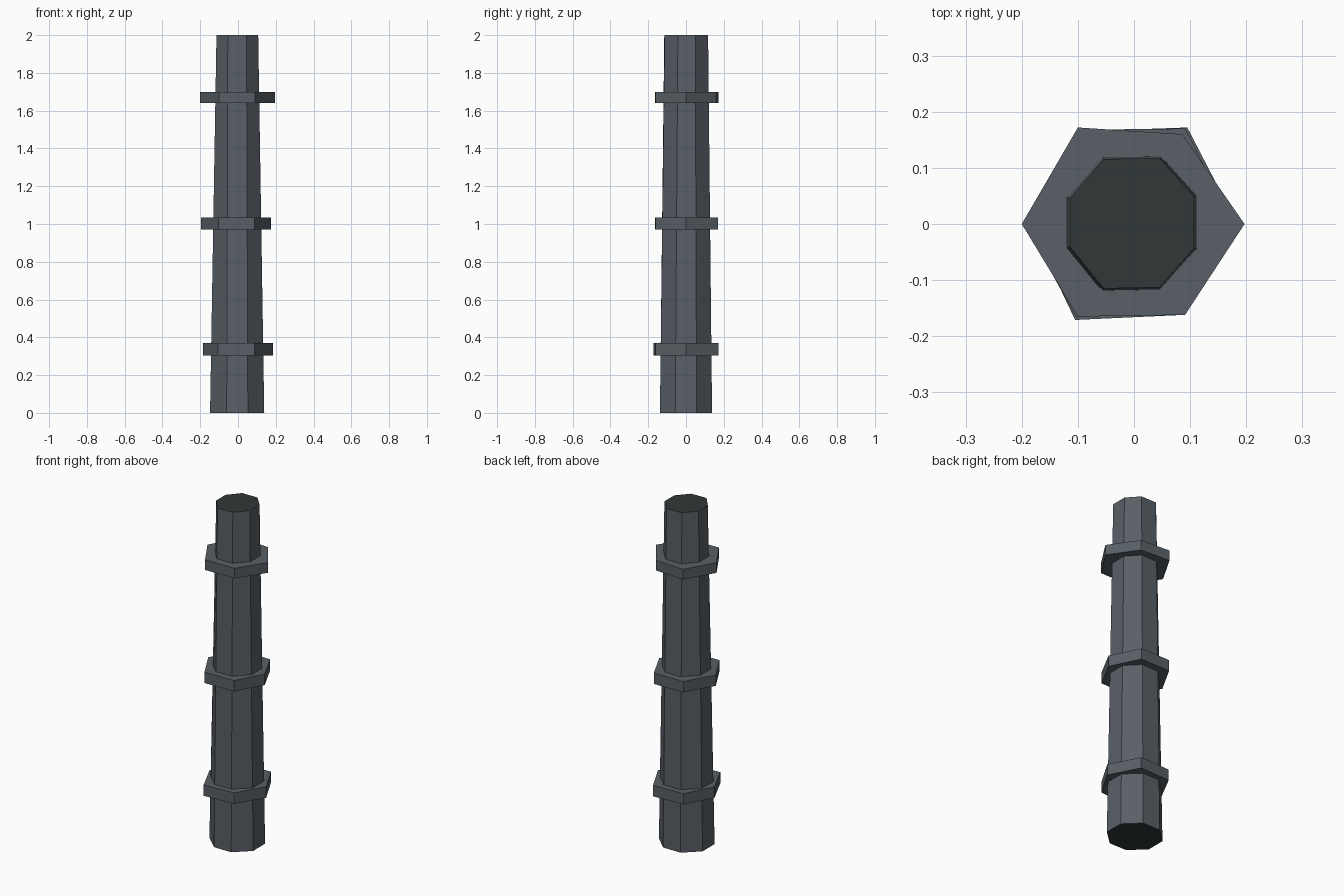
import bpy, bmesh

if "Cube" in bpy.data.objects:
    bpy.data.objects.remove(bpy.data.objects["Cube"])


def material(name, rgb):
    m = bpy.data.materials.new(name)
    m.diffuse_color = (*rgb, 1)
    m.use_nodes = True
    m.node_tree.nodes["Principled BSDF"].inputs["Base Color"].default_value = m.diffuse_color
    return m


metal = material("slate metal", (0.098, 0.115, 0.132))
dark = material("dark end cap", (0.030, 0.040, 0.038))


def prism(name, lower, upper, z0, z1, mats, cap_index=0):
    """Solid between two matching outlines; its end faces use cap_index."""
    bm = bmesh.new()
    a = [bm.verts.new((x, y, z0)) for x, y in lower]
    b = [bm.verts.new((x, y, z1)) for x, y in upper]
    n = len(a)
    for i in range(n):
        j = (i + 1) % n
        bm.faces.new((a[i], a[j], b[j], b[i]))
    for f in (bm.faces.new(a[::-1]), bm.faces.new(b)):
        f.material_index = cap_index
    mesh = bpy.data.meshes.new(name)
    bm.to_mesh(mesh)
    bm.free()
    for m in mats:
        mesh.materials.append(m)
    obj = bpy.data.objects.new(name, mesh)
    bpy.context.collection.objects.link(obj)


# Tapered eight-sided shaft with dark ends
top = [(0.107, -0.043), (0.107, 0.049), (0.046, 0.117), (-0.054, 0.116),
       (-0.114, 0.046), (-0.114, -0.041), (-0.054, -0.115), (0.045, -0.113)]
bottom = [(0.139, -0.057), (0.138, 0.056), (0.053, 0.138), (-0.061, 0.138),
          (-0.148, 0.057), (-0.148, -0.056), (-0.060, -0.138), (0.052, -0.138)]
prism("shaft", bottom, top, 0, 2, [metal, dark], 1)

# Slightly irregular six-sided collars
collars = {
    "lower_collar": (0.305, 0.37, [(0.184, 0), (0.095, 0.172), (-0.10, 0.165),
                                   (-0.186, 0), (-0.105, -0.171), (0.088, -0.162)]),
    "middle_collar": (0.97, 1.035, [(0.175, 0), (0.092, 0.170), (-0.10, 0.168),
                                    (-0.195, 0), (-0.104, -0.165), (0.088, -0.162)]),
    "upper_collar": (1.64, 1.70, [(0.197, 0), (0.086, 0.160), (-0.10, 0.172),
                                  (-0.20, 0), (-0.10, -0.165), (0.091, -0.162)]),
}
for name, (z0, z1, outline) in collars.items():
    prism(name, outline, outline, z0, z1, [metal])
